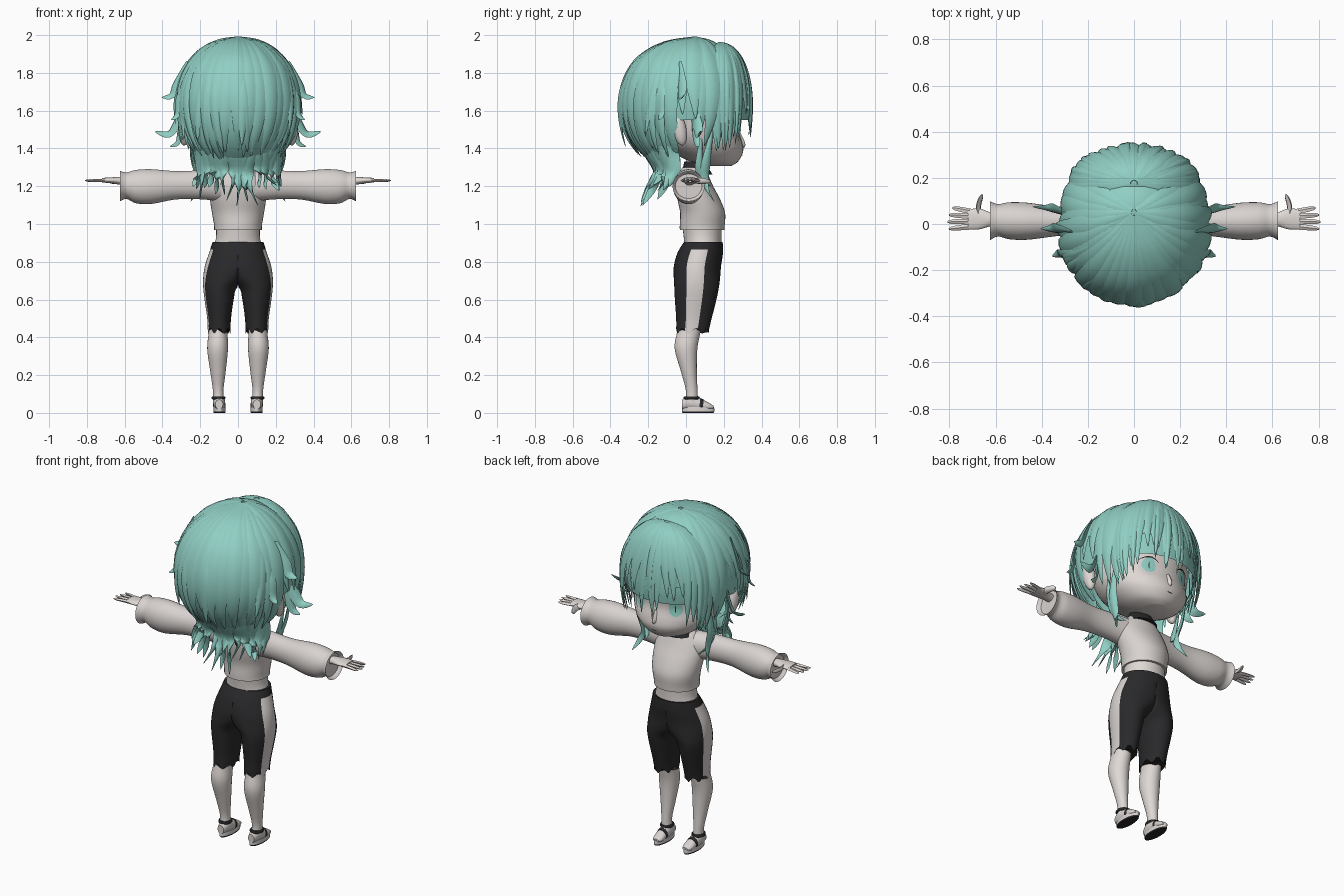
import bpy, bmesh, math, random
from mathutils import Vector

random.seed(4)
if "Cube" in bpy.data.objects:
    bpy.data.objects.remove(bpy.data.objects["Cube"], do_unlink=True)


def material(name, rgb):
    m = bpy.data.materials.new(name)
    m.use_nodes = True
    m.diffuse_color = (*rgb, 1)
    bsdf = next(n for n in m.node_tree.nodes if n.type == 'BSDF_PRINCIPLED')
    bsdf.inputs["Base Color"].default_value = (*rgb, 1)
    return m


TEAL = material("teal", (.28, .62, .55))
SKIN = material("pale skin", (.74, .69, .66))
CLOTH = material("warm white", (.69, .65, .63))
DARK = material("charcoal", (.022, .022, .024))


def finish(name, bm, mats, mirror=False, recalc=True, angle=50):
    if recalc:
        bmesh.ops.recalc_face_normals(bm, faces=bm.faces)
    me = bpy.data.meshes.new(name)
    bm.to_mesh(me)
    bm.free()
    for m in mats:
        me.materials.append(m)
    me.shade_smooth()
    me.set_sharp_from_angle(angle=math.radians(angle))
    ob = bpy.data.objects.new(name, me)
    bpy.context.scene.collection.objects.link(ob)
    if mirror:
        ob.modifiers.new("mirror", 'MIRROR').use_mirror_merge = False


def spline(rows, k=4):
    """Smooth curve through rows of numbers."""
    out, last = [], len(rows) - 1
    for i in range(last):
        a, b, c, d = (rows[min(max(j, 0), last)] for j in range(i - 1, i + 3))
        for s in range(k):
            t = s / k
            out.append(tuple(.5 * (2 * q + (r - p) * t + (2 * p - 5 * q + 4 * r - u) * t * t
                                   + (3 * q - p - 3 * r + u) * t ** 3)
                             for p, q, r, u in zip(a, b, c, d)))
    return out + [tuple(rows[-1])]


def loft(name, axis, rings, mats, rule=None, mirror=False, jag=0, clip=False, n=40):
    """Skin over ellipses (along, centre 1, centre 2, radius 1, radius 2)."""
    bm = bmesh.new()
    rows = spline(rings)
    grid = []
    for i, (t, c, d, r, q) in enumerate(rows):
        ring = []
        for j in range(n):
            a = math.tau * j / n
            u, v = c + r * math.cos(a), d + q * math.sin(a)
            u = max(u, 0) if clip else u
            w = t + (jag * math.sin(a * 7) if i == len(rows) - 1 else 0)
            ring.append(bm.verts.new({'X': (w, u, v), 'Y': (u, w, v), 'Z': (u, v, w)}[axis]))
        grid.append(ring)
    for i in range(len(grid) - 1):
        for j in range(n):
            k = (j + 1) % n
            f = bm.faces.new((grid[i][j], grid[i][k], grid[i + 1][k], grid[i + 1][j]))
            if rule:
                f.material_index = rule(math.tau * (j + .5) / n, rows[i][0])
    for ring, row in ((grid[0], rows[0]), (grid[-1], rows[-1])):
        cap = bm.faces.new(ring)
        if rule:
            cap.material_index = rule(math.pi, row[0])
    finish(name, bm, mats, mirror)


HEAD = Vector((0, .05, 1.6))


def lock(bm, pts, width, depth, blunt=False, up=None):
    """Tapered flat strand along a path, ridge facing up or away from the head."""
    path = [Vector(p) for p in spline(pts, 4)]
    rings, last = [], len(path) - 1
    for i, p in enumerate(path):
        s = i / last
        tan = (path[min(i + 1, last)] - path[max(i - 1, 0)]).normalized()
        side = tan.cross(up or p - HEAD).normalized()
        out = side.cross(tan)
        size = (1 - .7 * s ** 6) if blunt else min(1, .2 + 2 * s) * (1 - s ** 3) + .01
        w, d = side * width * size, out * depth * (size if blunt else min(1, size + .1))
        rings.append([bm.verts.new(q) for q in
                      (p + w, p + w * .5 + d * .8, p + d, p - w * .5 + d * .8, p - w, p - d * .6)])
    for a, b in zip(rings, rings[1:]):
        for j in range(6):
            bm.faces.new((a[j], a[(j + 1) % 6], b[(j + 1) % 6], b[j]))
    bm.faces.new(rings[0])
    bm.faces.new(rings[-1])


# Legs and shoes
loft("legs", 'Z', [(.52, .1, .03, .055, .06), (.43, .105, .015, .05, .062), (.34, .108, 0, .055, .06),
                   (.22, .106, .015, .041, .042), (.12, .105, .03, .028, .031), (.05, .102, .03, .03, .034)],
     [SKIN], mirror=True)
loft("shoe_soles", 'Z', [(0, .098, .064, .03, .082), (.008, .098, .064, .033, .086), (.03, .098, .064, .032, .085)],
     [CLOTH, DARK], lambda a, z: 1 if z < .005 else 0, True)
loft("shoe_uppers", 'Y', [(-.02, .1, .045, .02, .025), (.02, .1, .055, .031, .04), (.07, .099, .045, .031, .035),
                          (.12, .097, .034, .03, .02), (.145, .097, .03, .018, .008)], [CLOTH], mirror=True)
loft("ankle_straps", 'Z', [(.072, .103, .03, .033, .039), (.08, .103, .03, .037, .043), (.088, .103, .03, .033, .039)],
     [DARK], mirror=True)
loft("toe_straps", 'Y', [(.072, .099, .042, .031, .036), (.08, .099, .042, .033, .035), (.092, .098, .04, .031, .032)],
     [DARK], mirror=True)

# Shorts: each half is clipped at the centre line, with a pale side stripe
loft("shorts", 'Z', [(.905, 0, .092, .135, .102), (.85, 0, .076, .152, .12), (.78, .012, .061, .163, .125),
                     (.72, .055, .058, .129, .123), (.665, .094, .056, .09, .118), (.6, .1, .051, .077, .11),
                     (.5, .1, .042, .063, .094), (.435, .1, .034, .06, .086)], [DARK, CLOTH],
     lambda a, z: 1 if -.47 < math.sin(a) < .31 and math.cos(a) > .3 and z < .87 else 0, True, .016, True)

# Torso
loft("midriff", 'Z', [(.88, 0, .09, .128, .098), (.93, 0, .088, .116, .1), (1.0, 0, .085, .116, .105)], [SKIN])
loft("sweater_body", 'Z', [(.968, 0, .085, .126, .118), (.995, 0, .086, .127, .119), (1.06, 0, .088, .138, .119),
                           (1.13, 0, .068, .148, .113), (1.2, 0, .046, .148, .098), (1.26, 0, .04, .115, .078),
                           (1.3, 0, .04, .07, .06)], [CLOTH])
loft("neck", 'Z', [(1.25, 0, .04, .055, .05), (1.3, 0, .045, .05, .048), (1.37, 0, .06, .055, .055)], [SKIN])
loft("choker", 'Z', [(1.262, 0, .062, .09, .078), (1.295, 0, .052, .075, .068), (1.33, 0, .045, .056, .054)], [DARK])
bm = bmesh.new()
lock(bm, [(.03, -.05, 1.27), (.04, -.062, 1.22), (.045, -.062, 1.18)], .03, .004)
finish("choker_ribbon", bm, [DARK])

# Sleeves and hands
loft("sleeves", 'X', [(.09, .03, 1.2, .07, .08), (.2, .02, 1.207, .062, .076), (.33, .012, 1.205, .064, .075),
                      (.46, .012, 1.198, .08, .092), (.54, .014, 1.198, .08, .088), (.59, .016, 1.203, .07, .07),
                      (.625, .014, 1.2, .085, .08), (.606, .014, 1.2, .07, .065)], [CLOTH], mirror=True)
bm = bmesh.new()
for i in range(4):
    y, tip = -.012 + .021 * i, .782 + .015 * math.sin(i + .6)
    lock(bm, [(.69, y, 1.232), (.74, y * 1.2, 1.233), (tip + .012, y * 1.45 - .004, 1.231)], .012, .011, True)
lock(bm, [(.66, .03, 1.23), (.672, .075, 1.228), (.656, .128, 1.224)], .018, .013, True)
finish("fingers", bm, [SKIN], True)
loft("palms", 'X', [(.56, .015, 1.222, .026, .023), (.62, .02, 1.228, .03, .021), (.67, .022, 1.231, .045, .016),
                    (.72, .02, 1.232, .043, .012)], [SKIN], mirror=True)

# Head, ears and nose
face = [(1.307, 0, .17, .06, .07), (1.33, 0, .15, .135, .125), (1.38, 0, .112, .2, .19), (1.43, 0, .08, .238, .218),
        (1.5, 0, .05, .26, .23), (1.6, 0, .045, .27, .245), (1.75, 0, .035, .25, .235), (1.88, 0, .03, .15, .15)]
loft("head", 'Z', face, [SKIN])
bm = bmesh.new()
bmesh.ops.create_uvsphere(bm, u_segments=20, v_segments=12, radius=1)
for v in bm.verts:
    x, y, z = v.co
    v.co = (.285 + .032 * x, -.036 + .038 * y - .016 * z, 1.505 + .09 * z)
finish("ears", bm, [SKIN], True)
bm = bmesh.new()
lock(bm, [(0, .272, 1.47), (0, .292, 1.43), (0, .3, 1.402)], .016, .02, True)
finish("nose", bm, [SKIN])


# Painted face details follow the head surface
def face_y(x, z):
    _, _, c, r, q = min(spline(face, 20), key=lambda row: abs(row[0] - z))
    return c + q * math.sqrt(max(0, 1 - (x / r) ** 2))


def patch(name, cx, cz, rx, rz, mat, lift, bend=0, mirror=True, n=24):
    bm = bmesh.new()
    rings = []
    for s in (.01, .35, .7, 1):
        ring = []
        for j in range(n):
            a = math.tau * j / n
            x = cx + rx * s * math.cos(a)
            z = cz + rz * s * math.sin(a) - bend * ((x - cx) / rx) ** 2
            ring.append(bm.verts.new((x, face_y(x, z) + lift, z)))
        rings.append(ring)
    for a, b in zip(rings, rings[1:]):
        for j in range(n):
            k = (j + 1) % n
            bm.faces.new((a[j], a[k], b[k], b[j]))
    finish(name, bm, [mat], mirror, False)


patch("eye_whites", .115, 1.495, .052, .056, CLOTH, .003)
patch("irises", .115, 1.505, .036, .045, TEAL, .005)
patch("pupils", .115, 1.505, .003, .022, DARK, .007)
patch("lashes", .115, 1.554, .054, .004, DARK, .006, .025)
patch("brows", .115, 1.61, .05, .005, TEAL, .005, .012)
patch("mouth", 0, 1.362, .018, .002, DARK, .003, mirror=False)


# Hair: a back dome, a fringe dome and layered locks
def back_point(a, th, k=1):
    lean = .05 * max(0, math.cos(th)) ** 8
    return (.33 * k * math.sin(th) * math.sin(a), lean - .355 * k * math.sin(th) * math.cos(a),
            1.63 + .358 * math.cos(th))


def fringe_point(a, th, k=1):
    r = math.sin(th) if th < math.pi / 2 else math.sin(th) ** .4
    return (.278 * k * r * math.sin(a), .18 + .166 * k * r * math.cos(a), 1.62 + .34 * math.cos(th))


def flow(bm, point, a, start, end, width, depth, k, flare, sway):
    """Lock running down a dome and flaring at its tip (degrees)."""
    pts = []
    for i in range(7):
        s = i / 6
        pts.append(point(math.radians(a + sway * s * s), math.radians(start + (end - start) * s), k + flare * s ** 5))
    lock(bm, pts, width, depth)


def back_end(a):
    if abs(a) < 78:
        return random.uniform(132, 150)
    return random.uniform(98, 108) if abs(a) < 102 else random.uniform(122, 136)


bm = bmesh.new()
for point, flip, keep in ((back_point, -1, lambda c: c.z > 1.57 or (c.y < -.08 and c.z > 1.34)),
                          (fringe_point, 1, lambda c: c.z > 1.67)):
    part = bmesh.ops.create_uvsphere(bm, u_segments=48, v_segments=28, radius=1)["verts"]
    for v in part:
        x, y, z = v.co
        v.co = point(math.atan2(x, flip * y), math.acos(max(-1, min(1, z))), .965)
    faces = {f for v in part for f in v.link_faces}
    bmesh.ops.delete(bm, geom=[f for f in faces if not keep(f.calc_center_median())], context='FACES')
finish("hair_cap", bm, [TEAL])

bm = bmesh.new()
for i in range(25):
    a = -126 + 10.5 * i
    flow(bm, back_point, a, 2, back_end(a), .058, .014, random.uniform(.955, .99), random.uniform(0, .08),
         random.uniform(-6, 6))
for i in range(16):
    a = random.uniform(-72, 72)
    flow(bm, back_point, a, random.uniform(25, 60), random.uniform(118, 142), .034, .012, .985,
         random.uniform(.04, .16), random.uniform(-9, 9))
finish("hair_back", bm, [TEAL])

bm = bmesh.new()
for i in range(21):
    a = -100 + 10 * i
    end = 112 if abs(a) < 12 else 96 if abs(a) < 48 else 118 if abs(a) < 62 else 131
    flow(bm, fringe_point, a, 3, end + random.uniform(-4, 5), .04, .012, random.uniform(.965, 1),
         random.uniform(0, .04), random.uniform(-4, 4))
for a, end in ((-54, 124), (-8, 118), (7, 116), (22, 108), (54, 126), (-72, 134), (74, 134)):
    flow(bm, fringe_point, a, 15, end, .024, .012, 1.0, .02, 5)
finish("hair_fringe", bm, [TEAL])

# Long locks at the nape, drawn in at the neck and flaring below
bm = bmesh.new()
for i in range(17):
    a = math.radians(-80 + 10 * i)
    x, y, drop = math.sin(a), math.cos(a), random.uniform(0, .09)
    wob = random.uniform(-.02, .02)
    lock(bm, [(.27 * x, -.04 - .25 * y, 1.5), (.22 * x, -.04 - .17 * y, 1.37),
              (.2 * x + wob, -.04 - .12 * y, 1.25 + drop / 3),
              (.25 * x - wob, -.06 - .18 * y, 1.08 + drop + .05 * abs(x))], .045, .014)
finish("hair_nape", bm, [TEAL])

# Flicked side locks
bm = bmesh.new()
for pts, w in (([(.28, .04, 1.66), (.32, .06, 1.54), (.365, .07, 1.475), (.44, .075, 1.49)], .034),
               ([(.28, .03, 1.64), (.3, .05, 1.5), (.32, .06, 1.43), (.36, .07, 1.41)], .028),
               ([(.27, -.03, 1.86), (.32, -.02, 1.75), (.35, -.02, 1.68), (.405, -.02, 1.67)], .034),
               ([(.26, -.12, 1.8), (.305, -.13, 1.68), (.32, -.13, 1.58), (.355, -.14, 1.55)], .032)):
    lock(bm, pts, w, .012, up=Vector((.5, -.6, .5)))
finish("hair_flicks", bm, [TEAL], True)

# Curls beside the face
bm = bmesh.new()
lock(bm, [(.25, .14, 1.5), (.24, .11, 1.35), (.21, .1, 1.22), (.25, .15, 1.12)], .028, .012)
lock(bm, [(.25, .08, 1.45), (.23, .07, 1.33), (.2, .08, 1.24), (.17, .13, 1.2)], .024, .012)
finish("hair_curls", bm, [TEAL], True)
